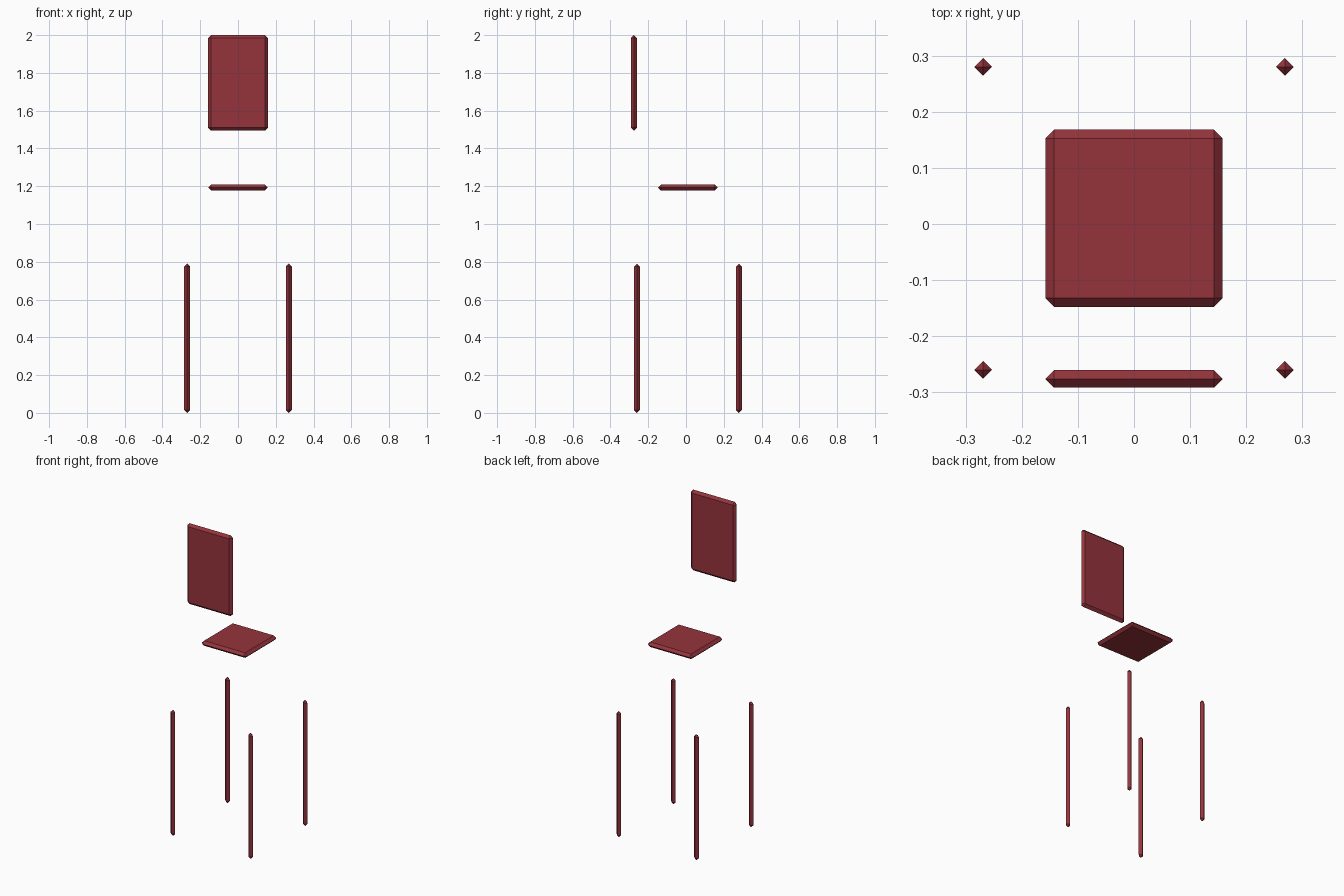
import bpy, bmesh
from itertools import product

if "Cube" in bpy.data.objects:
    bpy.data.objects.remove(bpy.data.objects["Cube"])

B = 0.0158  # chamfer width, also half the thickness of every part

red = bpy.data.materials.new("dark red")
red.diffuse_color = (0.30, 0.034, 0.045, 1)
red.use_nodes = True
red.node_tree.nodes["Principled BSDF"].inputs["Base Color"].default_value = red.diffuse_color


def chamfered_box(name, centre, half):
    """Box with every edge and corner chamfered by B (thin sides become ridges)."""
    points = set()
    for signs in product((-1, 1), repeat=3):
        for axis in range(3):
            points.add(tuple(
                round(signs[i] * (half[i] if i == axis else half[i] - B), 5) + 0.0
                for i in range(3)))
    bm = bmesh.new()
    for p in sorted(points):
        bm.verts.new(p)
    bmesh.ops.convex_hull(bm, input=bm.verts)
    bmesh.ops.dissolve_limit(bm, angle_limit=0.01, verts=bm.verts, edges=bm.edges)
    bmesh.ops.recalc_face_normals(bm, faces=bm.faces)
    mesh = bpy.data.meshes.new(name)
    bm.to_mesh(mesh)
    bm.free()
    mesh.materials.append(red)
    obj = bpy.data.objects.new(name, mesh)
    obj.location = centre
    bpy.context.collection.objects.link(obj)
    return obj


# Floating seat and upright back panel
chamfered_box("seat", (0, 0.01, 1.193), (0.158, 0.158, B))
chamfered_box("back_panel", (0, -0.276, 1.747), (0.158, B, 0.253))

# Four thin diamond-section legs
for side, x in (("left", -0.269), ("right", 0.269)):
    for end, y in (("front", -0.26), ("rear", 0.28)):
        chamfered_box(f"{end}_{side}_leg", (x, y, 0.395), (B, B, 0.395))
